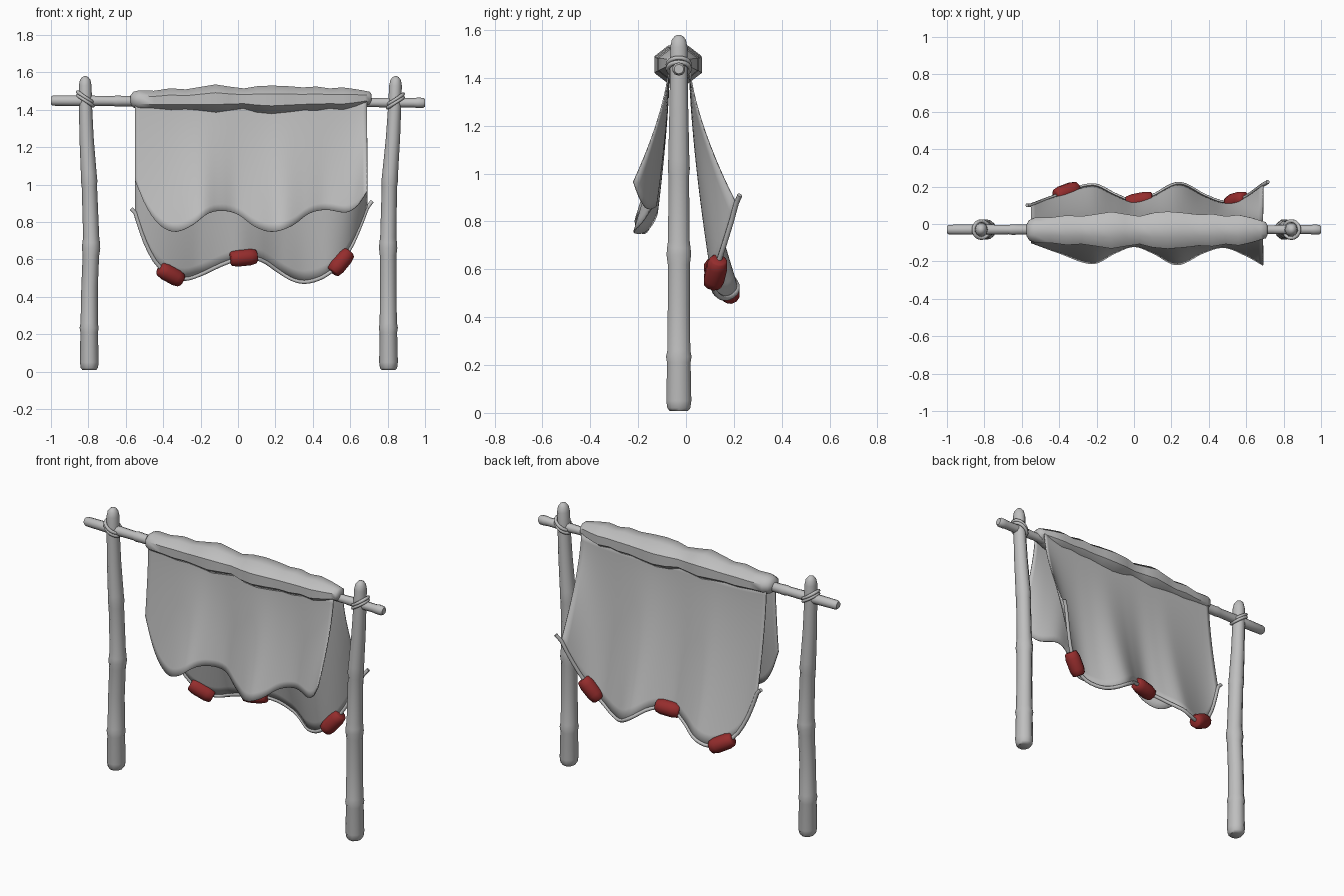
import bpy, bmesh, math
from mathutils import Vector, Matrix

if "Cube" in bpy.data.objects:
    bpy.data.objects.remove(bpy.data.objects["Cube"])


def material(name, rgb):
    m = bpy.data.materials.new(name)
    m.diffuse_color = (*rgb, 1)
    m.use_nodes = True
    m.node_tree.nodes["Principled BSDF"].inputs["Base Color"].default_value = m.diffuse_color
    return m


GREY = material("plain grey", (0.52, 0.52, 0.52))
RED = material("float red", (0.30, 0.026, 0.026))


def finish(name, bm, mat, angle=50):
    bmesh.ops.recalc_face_normals(bm, faces=bm.faces)
    me = bpy.data.meshes.new(name)
    bm.to_mesh(me)
    bm.free()
    me.materials.append(mat)
    ob = bpy.data.objects.new(name, me)
    bpy.context.collection.objects.link(ob)
    bpy.ops.object.select_all(action='DESELECT')
    ob.select_set(True)
    bpy.context.view_layer.objects.active = ob
    bpy.ops.object.shade_smooth_by_angle(angle=math.radians(angle))
    return ob


def spline(pts, x):
    """Smooth curve through (x, value) points."""
    n = len(pts)

    def slope(i):
        a, b = pts[max(i - 1, 0)], pts[min(i + 1, n - 1)]
        return (b[1] - a[1]) / (b[0] - a[0])
    x = min(max(x, pts[0][0]), pts[-1][0])
    i = next(k for k in range(n - 1) if x <= pts[k + 1][0])
    (x0, v0), (x1, v1) = pts[i], pts[i + 1]
    h = x1 - x0
    t = (x - x0) / h
    return ((2*t**3 - 3*t*t + 1) * v0 + (t**3 - 2*t*t + t) * h * slope(i)
            + (3*t*t - 2*t**3) * v1 + (t**3 - t*t) * h * slope(i + 1))


def tube(name, rings, mat, sides=10, wide=1.0, ref=(0, 1, 0), closed=False, angle=50):
    """Rings of (centre, radius); `wide` stretches each ring along ref."""
    bm = bmesh.new()
    pts = [Vector(p) for p, r in rings]
    n = len(pts)
    loops = []
    for i, (p, r) in enumerate(rings):
        if closed:
            d = pts[(i + 1) % n] - pts[i - 1]
        else:
            d = pts[min(i + 1, n - 1)] - pts[max(i - 1, 0)]
        d.normalize()
        u = Vector(ref)
        u = (u - d * u.dot(d)).normalized()
        v = d.cross(u)
        loops.append([bm.verts.new(pts[i] + u * r * wide * math.cos(a) + v * r * math.sin(a))
                      for a in [2 * math.pi * (k + 0.5) / sides for k in range(sides)]])
    for i in range(n if closed else n - 1):
        a, b = loops[i], loops[(i + 1) % n]
        for k in range(sides):
            j = (k + 1) % sides
            bm.faces.new((a[k], a[j], b[j], b[k]))
    if not closed:
        bm.faces.new(loops[0])
        bm.faces.new(loops[-1])
    return finish(name, bm, mat, angle)


# Upright poles with knuckles and rounded ends
Y = -0.03
POLE = [(0.008, 0.036), (0.02, 0.046), (0.05, 0.050), (0.21, 0.047), (0.235, 0.051), (0.26, 0.046),
        (0.45, 0.044), (0.62, 0.044), (0.66, 0.049), (0.69, 0.047), (0.72, 0.043), (0.99, 0.041),
        (1.02, 0.044), (1.06, 0.042), (1.25, 0.038), (1.42, 0.035), (1.53, 0.034), (1.56, 0.028),
        (1.575, 0.016), (1.58, 0.006)]
LEAN = {
    "left_pole": [(0, -0.795), (0.4, -0.795), (0.7, -0.785), (1.0, -0.795), (1.3, -0.812), (1.6, -0.818)],
    "right_pole": [(0, 0.805), (0.4, 0.803), (0.7, 0.803), (1.0, 0.81), (1.3, 0.832), (1.6, 0.845)],
}
for name, lean in LEAN.items():
    tube(name, [((spline(lean, z), Y, z), r) for z, r in POLE], GREY, wide=1.1)

# Crossbar
BAR = [(-1.0, 0.020), (-0.99, 0.027), (-0.85, 0.029), (-0.67, 0.026), (-0.65, 0.030), (-0.62, 0.028),
       (0.0, 0.028), (0.74, 0.024), (0.78, 0.026), (0.94, 0.025), (0.96, 0.028), (0.99, 0.027), (1.0, 0.020)]
tube("crossbar", [((x, Y, 1.443 - 0.006 * x), r) for x, r in BAR], GREY)

# Rope lashings wound diagonally round each joint
for side, cx, cz in (("left", -0.816, 1.458), ("right", 0.842, 1.447)):
    s = -1 if side == "left" else 1
    for turn, dz in enumerate((-0.009, 0.009)):
        ring = []
        for k in range(20):
            a = 2 * math.pi * k / 20
            ring.append(((cx + 0.042 * math.cos(a), Y + 0.046 * math.sin(a),
                          cz + dz + s * 0.028 * math.cos(a)), 0.0095))
        tube(f"{side}_lashing_{turn + 1}", ring, GREY, sides=6, ref=(0, 0, 1), closed=True, angle=70)

# Bunched cloth roll over the crossbar: x, centre height, radius
ROLL = [(-0.575, 1.455, 0.025), (-0.56, 1.455, 0.045), (-0.53, 1.453, 0.056), (-0.45, 1.45, 0.056),
        (-0.36, 1.454, 0.066), (-0.28, 1.452, 0.062), (-0.22, 1.455, 0.069), (-0.12, 1.46, 0.082),
        (-0.05, 1.458, 0.072), (0.03, 1.457, 0.062), (0.10, 1.455, 0.077), (0.18, 1.453, 0.083),
        (0.27, 1.455, 0.077), (0.35, 1.456, 0.069), (0.42, 1.458, 0.072), (0.49, 1.457, 0.062),
        (0.56, 1.457, 0.068), (0.63, 1.460, 0.055), (0.68, 1.463, 0.042), (0.705, 1.463, 0.036),
        (0.715, 1.463, 0.02)]
tube("cloth_roll", [((x, -0.033, z), r) for x, z, r in ROLL], GREY, sides=8, wide=1.3)

# Hanging cloth sheets: hem height and hem depth along x
X0, X1, TOP = -0.55, 0.69, 1.45
FRONT_HEM = [(-0.55, 1.02), (-0.49, 0.88), (-0.42, 0.785), (-0.34, 0.748), (-0.25, 0.78), (-0.16, 0.845),
             (-0.08, 0.86), (0.0, 0.84), (0.09, 0.775), (0.18, 0.748), (0.29, 0.78), (0.38, 0.845),
             (0.47, 0.865), (0.58, 0.852), (0.64, 0.89), (0.69, 0.965)]
FRONT_Y = [(-0.55, -0.10), (-0.4, -0.155), (-0.22, -0.212), (-0.1, -0.155), (0.0, -0.12), (0.1, -0.155),
           (0.23, -0.218), (0.37, -0.155), (0.48, -0.125), (0.6, -0.17), (0.69, -0.22)]
BACK_HEM = [(-0.55, 0.85), (-0.50, 0.70), (-0.44, 0.585), (-0.37, 0.525), (-0.29, 0.495), (-0.2, 0.52),
            (-0.08, 0.575), (0.03, 0.61), (0.13, 0.595), (0.22, 0.535), (0.30, 0.49), (0.37, 0.48),
            (0.46, 0.51), (0.54, 0.575), (0.60, 0.66), (0.65, 0.77), (0.69, 0.875)]
BACK_Y = [(-0.55, 0.10), (-0.4, 0.155), (-0.22, 0.208), (-0.1, 0.155), (0.0, 0.12), (0.1, 0.15),
          (0.24, 0.215), (0.38, 0.15), (0.48, 0.115), (0.58, 0.135), (0.69, 0.21)]


def sheet(name, hem, depth, y_top, cols=56, rows=16):
    bm = bmesh.new()
    grid = []
    for i in range(cols + 1):
        x = X0 + (X1 - X0) * i / cols
        zb, yb = spline(hem, x), spline(depth, x)
        grid.append([bm.verts.new((x, y_top + (yb - y_top) * (j / rows) ** 1.5,
                                   TOP + (zb - TOP) * j / rows)) for j in range(rows + 1)])
    for a, b in zip(grid, grid[1:]):
        for j in range(rows):
            bm.faces.new((a[j], b[j], b[j + 1], a[j + 1]))
    ob = finish(name, bm, GREY, 60)
    mod = ob.modifiers.new("thickness", 'SOLIDIFY')
    mod.thickness = 0.006
    mod.offset = 0


sheet("front_cloth", FRONT_HEM, FRONT_Y, -0.07)
sheet("back_cloth", BACK_HEM, BACK_Y, 0.015)


# Rope along the back hem, its ends sticking out past the cloth
def hem_point(x):
    return Vector((x, spline(BACK_Y, x), spline(BACK_HEM, x)))


rope = [Vector((-0.572, 0.10, 0.872))]
rope += [hem_point(X0 + (X1 - X0) * i / 48) for i in range(49)]
rope += [Vector((0.716, 0.225, 0.91))]
tube("hem_rope", [(p, 0.011) for p in rope], GREY, sides=8, angle=60)

# Red floats threaded on the rope
FLOAT = [(-0.072, 0.030), (-0.066, 0.038), (-0.035, 0.045), (0.035, 0.045), (0.066, 0.038), (0.072, 0.030)]
for i, x in enumerate((-0.36, 0.03, 0.55)):
    c = hem_point(x)
    d = (hem_point(x + 0.05) - hem_point(x - 0.05)).normalized()
    tube(f"float_{i + 1}", [(c + d * s, r) for s, r in FLOAT], RED, sides=10, angle=40)
